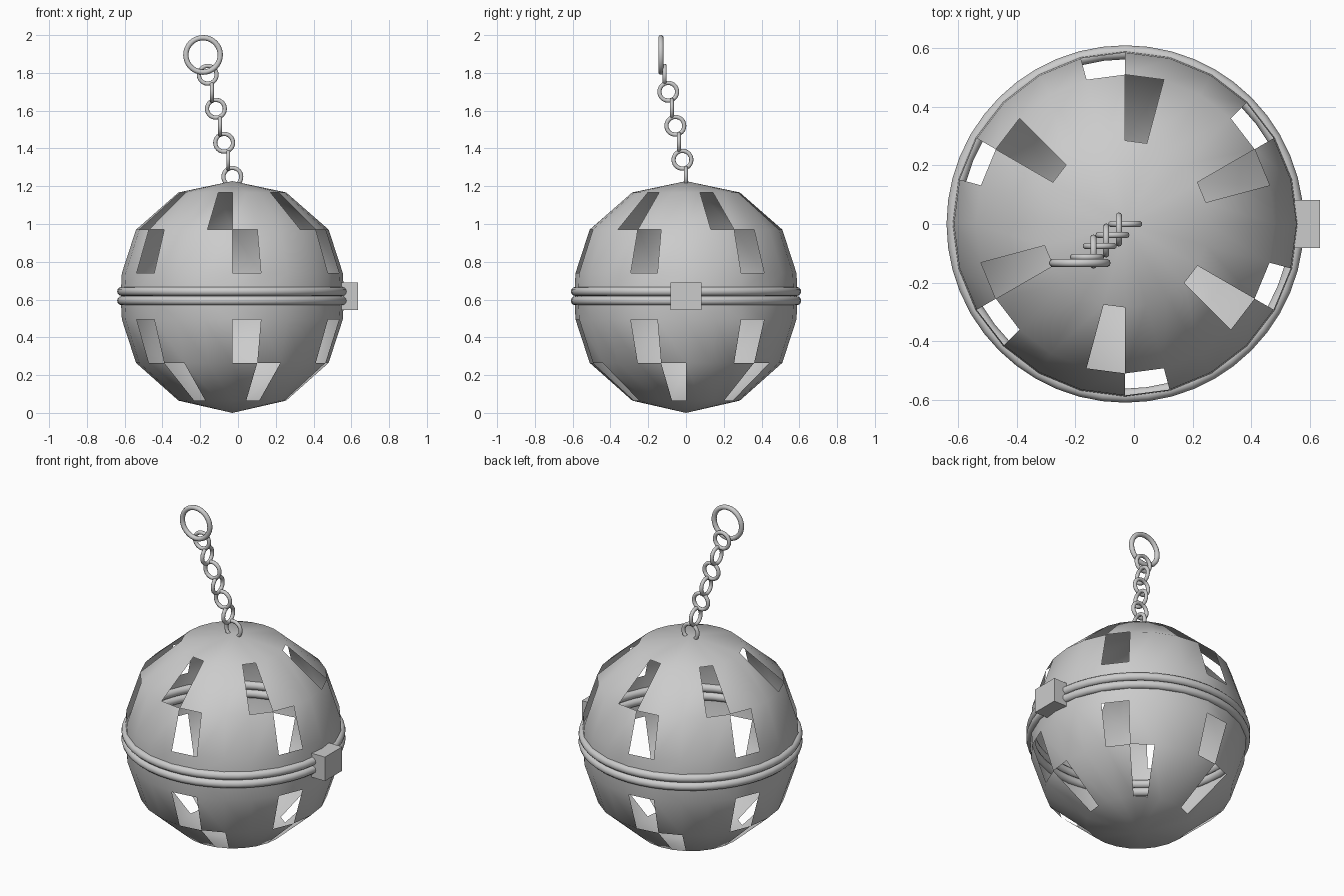
import bpy, bmesh, math
from mathutils import Vector

if "Cube" in bpy.data.objects:
    bpy.data.objects.remove(bpy.data.objects["Cube"])

CX = -0.03  # axis of the ball
SEG = 24

steel = bpy.data.materials.new("steel grey")
steel.diffuse_color = (0.6, 0.6, 0.6, 1)
steel.use_nodes = True
steel.node_tree.nodes["Principled BSDF"].inputs["Base Color"].default_value = steel.diffuse_color


def finish(ob, name, smooth=True):
    ob.name = name
    ob.data.materials.append(steel)
    for p in ob.data.polygons:
        p.use_smooth = smooth
    return ob


def ring(name, loc, major, minor, rot=(0, 0, 0), seg=32, sides=10):
    bpy.ops.mesh.primitive_torus_add(location=loc, rotation=rot, major_radius=major,
                                     minor_radius=minor, major_segments=seg,
                                     minor_segments=sides)
    return finish(bpy.context.object, name)


def shell(name, profile, pole_z, holes):
    """Lathed half ball; holes = {band: first segment}, repeated every 4 segments."""
    bm = bmesh.new()
    rows = [[bm.verts.new((CX + r * math.cos(2 * math.pi * s / SEG),
                           r * math.sin(2 * math.pi * s / SEG), z))
             for s in range(SEG)] for r, z in profile]
    pole = bm.verts.new((CX, 0, pole_z))
    for s in range(SEG):
        t = (s + 1) % SEG
        for b in range(len(rows) - 1):
            if b in holes and (s - holes[b]) % 4 == 0:
                continue
            bm.faces.new((rows[b][s], rows[b][t], rows[b + 1][t], rows[b + 1][s]))
        bm.faces.new((rows[-1][s], rows[-1][t], pole))
    if pole_z < 0.6:
        bmesh.ops.reverse_faces(bm, faces=bm.faces)
    me = bpy.data.meshes.new(name)
    bm.to_mesh(me)
    bm.free()
    ob = bpy.data.objects.new(name, me)
    bpy.context.collection.objects.link(ob)
    return finish(ob, name)


# perforated half balls, open at the window segments
shell("upper_shell", [(0.59, 0.643), (0.585, 0.74), (0.51, 0.97), (0.285, 1.167)],
      1.227, {1: 2, 2: 1})
shell("lower_shell", [(0.59, 0.594), (0.585, 0.495), (0.51, 0.265), (0.285, 0.065)],
      0.0, {1: 2, 2: 3})

# rim rings around the seam
for name, z in (("upper_rim", 0.643), ("lower_rim", 0.594)):
    ring(name, (CX, 0, z), 0.586, 0.024, seg=48, sides=12)

# latch block on the side
bpy.ops.mesh.primitive_cube_add(size=1, location=(0.575, 0, 0.618))
latch = bpy.context.object
latch.scale = (0.12, 0.164, 0.144)
finish(latch, "latch", False)

# leaning chain of alternating links
start, step = Vector((CX, 0, 1.25)), Vector((-0.0217, -0.0188, 0.09))
for i in range(7):
    rot = (math.pi / 2, 0, 0) if i % 2 == 0 else (0, math.pi / 2, 0)
    ring(f"chain_link_{i + 1}", start + step * i, 0.047, 0.011, rot)

# large pull ring at the end of the chain
ring("pull_ring", (-0.185, -0.133, 1.895), 0.091, 0.014, (math.pi / 2, 0, 0), seg=40)
